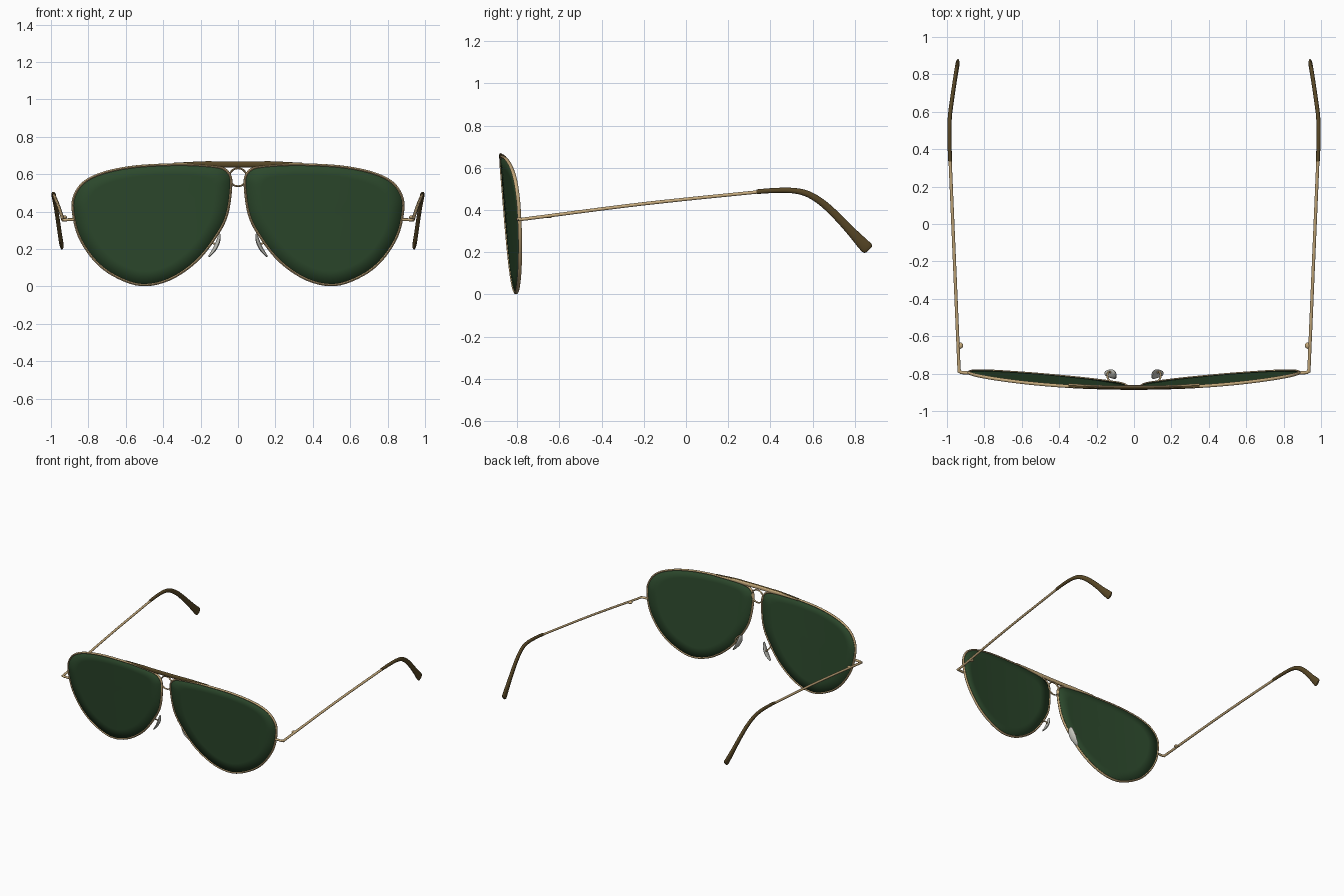
import bpy, bmesh, math
from mathutils import Vector

if "Cube" in bpy.data.objects:
    bpy.data.objects.remove(bpy.data.objects["Cube"])


def material(name, rgb):
    m = bpy.data.materials.new(name)
    m.diffuse_color = (*rgb, 1)
    m.use_nodes = True
    m.node_tree.nodes["Principled BSDF"].inputs["Base Color"].default_value = m.diffuse_color
    return m


GOLD = material("gold_metal", (0.56, 0.40, 0.20))
BROWN = material("brown_plastic", (0.10, 0.065, 0.02))
GREEN = material("green_glass", (0.025, 0.065, 0.025))
PAD = material("clear_pad", (0.55, 0.55, 0.50))


def finish(name, bm, mat, mirror):
    bmesh.ops.recalc_face_normals(bm, faces=bm.faces)
    me = bpy.data.meshes.new(name)
    bm.to_mesh(me)
    bm.free()
    me.materials.append(mat)
    ob = bpy.data.objects.new(name, me)
    bpy.context.collection.objects.link(ob)
    bpy.ops.object.select_all(action='DESELECT')
    ob.select_set(True)
    bpy.context.view_layer.objects.active = ob
    bpy.ops.object.shade_smooth_by_angle(angle=math.radians(50))
    if mirror:
        ob.modifiers.new("mirror", 'MIRROR').use_mirror_merge = False
    return ob


def smooth(pts, n=6, closed=False):
    """Catmull-Rom resampling of points of any dimension."""
    k = len(pts)
    P = [Vector(p) for p in pts]
    get = (lambda i: P[i % k]) if closed else (lambda i: P[max(0, min(k - 1, i))])
    out = []
    for i in range(k if closed else k - 1):
        a, b, c, d = get(i - 1), get(i), get(i + 1), get(i + 2)
        for j in range(n):
            t = j / n
            out.append(0.5 * (2 * b + (c - a) * t + (2 * a - 5 * b + 4 * c - d) * t * t
                              + (3 * b - a - 3 * c + d) * t ** 3))
    if not closed:
        out.append(P[-1])
    return out


def sweep(name, pts, radii, ref, mat, closed=False, mirror=True, sides=12):
    """Sweep an ellipse; radii = (along ref, across ref), one pair or one per point."""
    bm = bmesh.new()
    k = len(pts)
    if not isinstance(radii, list):
        radii = [radii] * k
    rings = []
    for i, p in enumerate(pts):
        a = pts[(i - 1) % k] if closed else pts[max(i - 1, 0)]
        b = pts[(i + 1) % k] if closed else pts[min(i + 1, k - 1)]
        t = (b - a).normalized()
        u = (Vector(ref) - t * t.dot(Vector(ref))).normalized()
        v = t.cross(u)
        ra, rb = radii[i]
        rings.append([bm.verts.new(p + u * ra * math.cos(w) + v * rb * math.sin(w))
                      for w in (2 * math.pi * j / sides for j in range(sides))])
    for i in range(k if closed else k - 1):
        r, s = rings[i], rings[(i + 1) % k]
        for j in range(sides):
            bm.faces.new((r[j], r[(j + 1) % sides], s[(j + 1) % sides], s[j]))
    if not closed:
        bm.faces.new(rings[0])
        bm.faces.new(rings[-1])
    return finish(name, bm, mat, mirror)


def front_y(x, z):
    """Curved, tilted surface that the whole front follows."""
    return -0.826 - 0.08 * z + 0.085 * x * x


# Lens outline (x, z)
outline = smooth([(.037, .545), (.05, .605), (.096, .636), (.2, .648), (.33, .652),
                  (.546, .641), (.717, .608), (.824, .556), (.876, .48), (.881, .397),
                  (.85, .27), (.77, .145), (.664, .06), (.52, .009), (.37, .037),
                  (.225, .134), (.118, .268), (.059, .386)], 5, True)
rim_pts = [Vector((p.x, front_y(p.x, p.y), p.y)) for p in outline]
sweep("lens_rim", rim_pts, (.009, .007), (0, 1, 0), GOLD, closed=True, sides=8)

# Lens: concentric loops on the curved surface, given thickness
bm = bmesh.new()
c = Vector((.48, .37))
loops = []
for f in (1, .8, .6, .4, .2):
    q = [c + (p - c) * f for p in outline]
    loops.append([bm.verts.new((p.x, front_y(p.x, p.y), p.y)) for p in q])
mid = bm.verts.new((c.x, front_y(*c), c.y))
n = len(outline)
for i in range(n):
    j = (i + 1) % n
    for a, b in zip(loops, loops[1:]):
        bm.faces.new((a[i], a[j], b[j], b[i]))
    bm.faces.new((loops[-1][i], loops[-1][j], mid))
lens = finish("lens", bm, GREEN, True)
sol = lens.modifiers.new("thickness", 'SOLIDIFY')
sol.thickness, sol.offset = .008, 0

# Brow bar: brown front grip with a gold bar behind
bar = smooth([(-.35, -.868, .654), (-.2, -.876, .655), (-.12, -.878, .653), (0, -.879, .653),
              (.12, -.878, .653), (.2, -.876, .655), (.35, -.868, .654)])
rad = [(.006 + .002 * (1 - abs(p.x) / .35), .007 + .009 * min(1, (.35 - abs(p.x)) / .2))
       for p in bar]
sweep("brow_grip", bar, rad, (0, 1, 0), BROWN, mirror=False)
sweep("brow_bar", [p + Vector((0, .009, -.002)) for p in bar],
      [(.006, b * .8) for a, b in rad], (0, 1, 0), GOLD, mirror=False)

# Bridge ring
ring = [Vector((.047 * math.cos(w), -.868, .584 + .048 * math.sin(w)))
        for w in (2 * math.pi * i / 40 for i in range(40))]
sweep("bridge_ring", ring, (.006, .005), (0, 1, 0), GOLD, closed=True, mirror=False, sides=8)

# Nose pads and their wire arms
pad = smooth([(.098, -.806, .283), (.105, -.804, .245), (.125, -.801, .2), (.157, -.799, .158)], 6)
m = len(pad) - 1
prof = [max(.12, math.sin(math.pi * (.03 + .94 * i / m)) ** .6) for i in range(m + 1)]
sweep("nose_pad", pad, [(.026 * s, .010 * s) for s in prof], (.25, 1, 0), PAD)
sweep("pad_arm", smooth([(.125, -.845, .262), (.142, -.82, .25), (.138, -.792, .235),
                         (.118, -.795, .225)]), (.005, .005), (0, 0, 1), GOLD, sides=8)

# Temples: end piece, bend and straight wire
temple = smooth([(.875, -.797, .357), (.905, -.795, .357), (.925, -.793, .356),
                 (.935, -.78, .357), (.937, -.74, .361), (.960, -.2, .430),
                 (.984, .36, .488)], 6)
sweep("temple_wire", temple, (.008, .009), (.3, .3, 1), GOLD)

# Hinge knob on the inside of each temple
bm = bmesh.new()
bmesh.ops.create_uvsphere(bm, u_segments=16, v_segments=10, radius=.017)
bmesh.ops.scale(bm, vec=(.9, 1, .55), verts=bm.verts)
bmesh.ops.translate(bm, vec=(.929, -.65, .371), verts=bm.verts)
finish("hinge_knob", bm, GOLD, True)

# Ear tips: x, y, z, half width, half height
tip = smooth([(.983, .335, .487, .010, .011), (.986, .42, .493, .011, .012),
              (.987, .51, .492, .011, .013), (.984, .58, .475, .011, .015),
              (.975, .65, .431, .011, .017), (.965, .72, .366, .011, .019),
              (.955, .785, .297, .011, .022), (.946, .84, .238, .011, .028),
              (.942, .860, .219, .010, .028), (.941, .867, .212, .006, .020)], 5)
sweep("ear_tip", [Vector(p[:3]) for p in tip], [(p[3], p[4]) for p in tip],
      (1, 0, 0), BROWN, sides=16)
